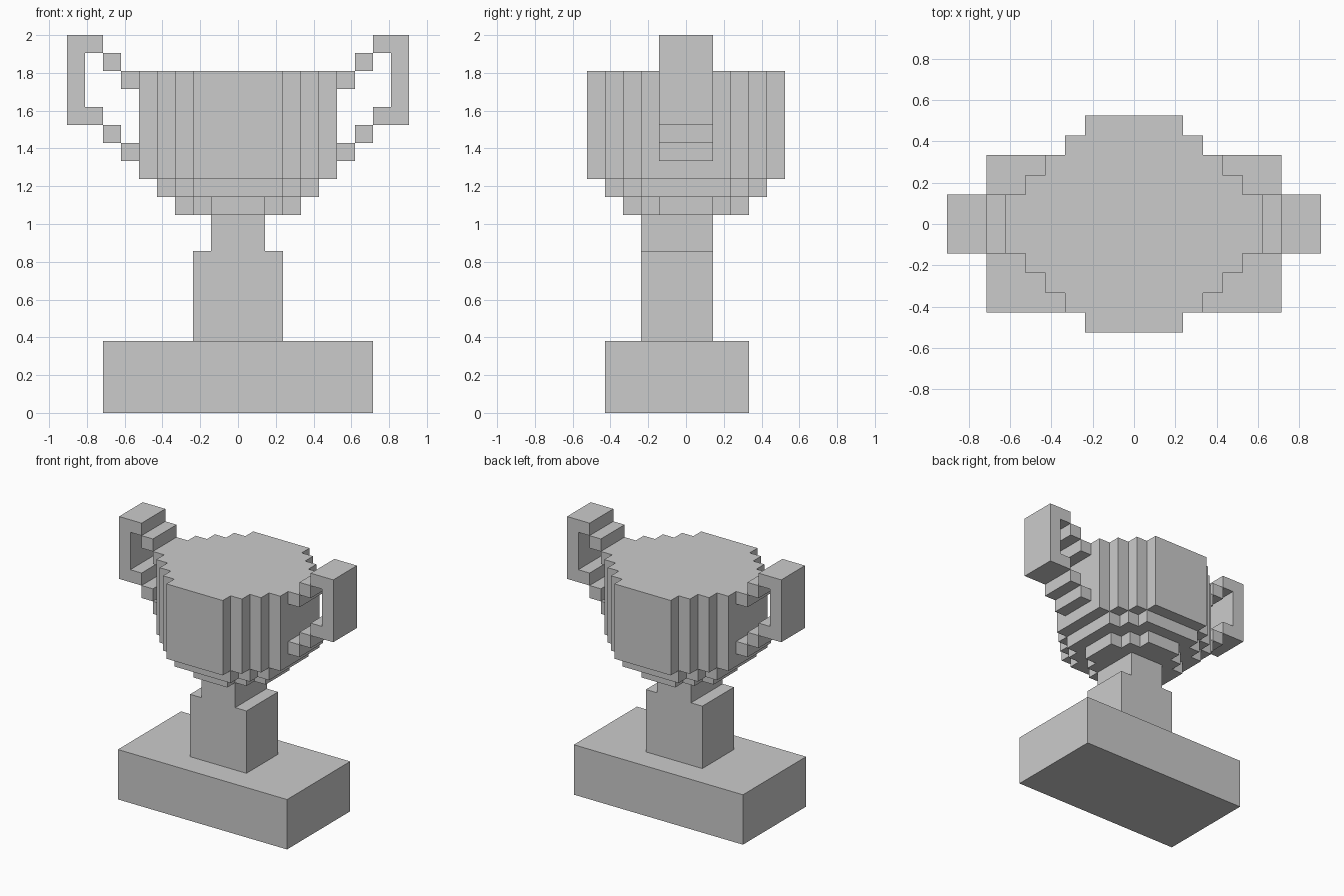
import bpy, bmesh
from mathutils import Vector

if "Cube" in bpy.data.objects:
    bpy.data.objects.remove(bpy.data.objects["Cube"])

U = 2 / 21  # one block of the stepped grid


def prism(name, loops, push):
    """Extrude flat outlines (in block units) along a vector into one object."""
    bm = bmesh.new()
    for pts in loops:
        face = bm.faces.new([bm.verts.new(Vector(p) * U) for p in pts])
        ext = bmesh.ops.extrude_face_region(bm, geom=[face], use_keep_orig=True)
        verts = [g for g in ext["geom"] if isinstance(g, bmesh.types.BMVert)]
        bmesh.ops.translate(bm, verts=verts, vec=Vector(push) * U)
    bmesh.ops.recalc_face_normals(bm, faces=bm.faces)
    mesh = bpy.data.meshes.new(name)
    bm.to_mesh(mesh)
    bm.free()
    obj = bpy.data.objects.new(name, mesh)
    bpy.context.collection.objects.link(obj)
    return obj


def front_profile(name, loops, y0, y1):
    return prism(name, [[(x, y0, z) for x, z in l] for l in loops], (0, y1 - y0, 0))


def rect(x0, x1, z0, z1):
    return [(x0, z0), (x1, z0), (x1, z1), (x0, z1)]


def stepped_disc(name, radius, flat, z0, z1):
    """Round slab with stair-stepped corners; flat = half width of each side."""
    quarter = [(radius, flat)]
    x, y = radius, flat
    while x > flat:
        x -= 1
        quarter.append((x, y))
        y += 1
        quarter.append((x, y))
    outline = []
    for _ in range(4):
        outline += quarter
        quarter = [(-b, a) for a, b in quarter]
    return prism(name, [[(a, b, z0) for a, b in outline]], (0, 0, z1 - z0))


# Plinth
front_profile("base", [rect(-7.5, 7.5, 0, 4)], -4.5, 3.5)

# Stem with narrower neck, flush front and back
half = [(2.5, 4), (2.5, 9), (1.5, 9), (1.5, 11)]
front_profile("stem", [half + [(-x, z) for x, z in reversed(half)]], -2.5, 1.5)

# Bowl: two steps and the solid body
stepped_disc("cup_lower_step", 3.5, 1.5, 11, 12)
stepped_disc("cup_upper_step", 4.5, 2.5, 12, 13)
stepped_disc("cup_body", 5.5, 2.5, 13, 19)

# Handles: outer grip plus diagonal block steps
grip = [(7.5, 16), (9.5, 16), (9.5, 21), (7.5, 21),
        (7.5, 20), (8.5, 20), (8.5, 17), (7.5, 17)]
handle = [grip] + [rect(x, x + 1, z, z + 1)
                   for x, z in ((6.5, 19), (5.5, 18), (6.5, 15), (5.5, 14))]
for side, s in (("right", 1), ("left", -1)):
    front_profile(f"handle_{side}", [[(s * x, z) for x, z in l] for l in handle], -1.5, 1.5)
